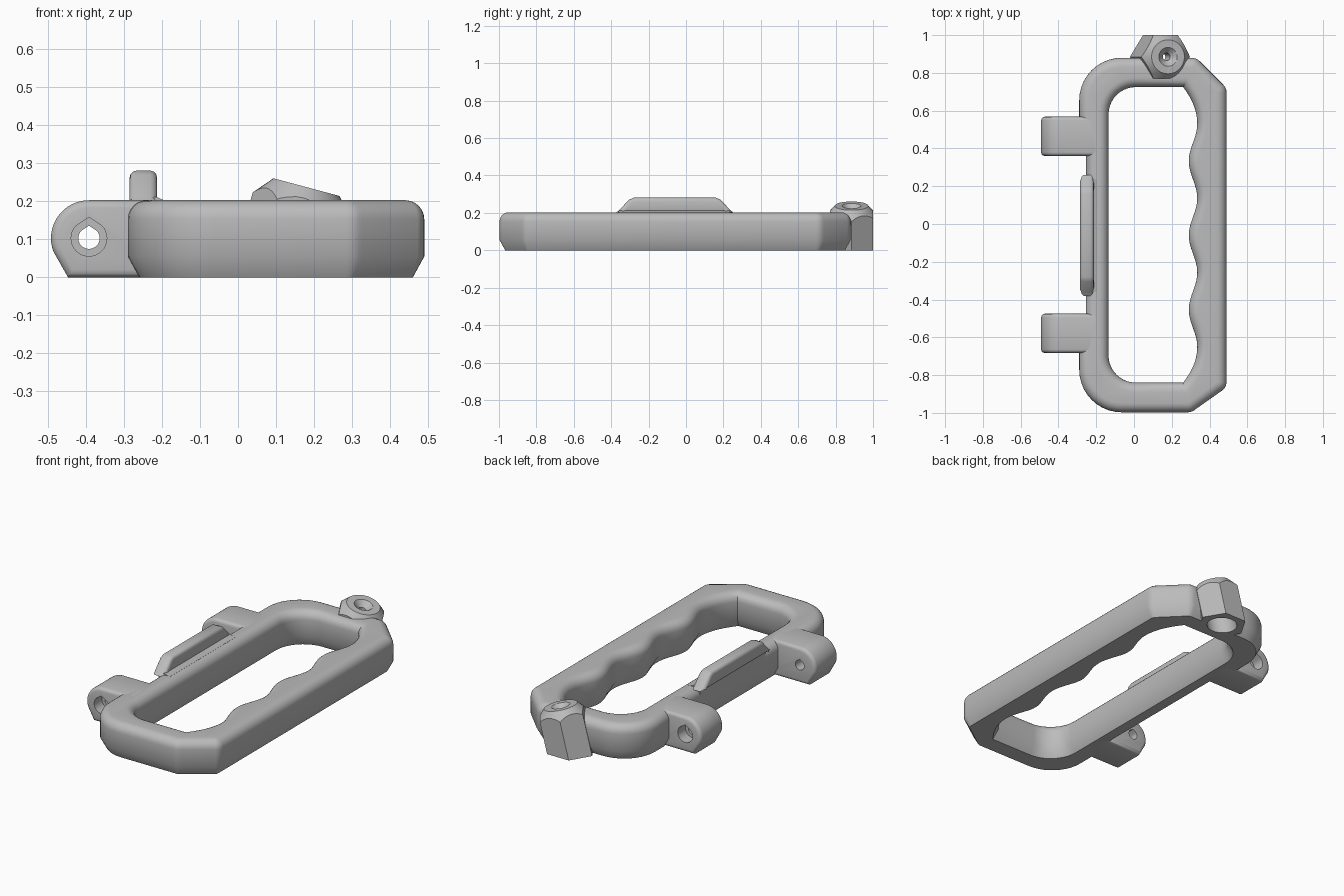
import bpy, bmesh
from math import sin, cos, pi, radians
from mathutils import Vector, Matrix

if "Cube" in bpy.data.objects:
    bpy.data.objects.remove(bpy.data.objects["Cube"])

grey = bpy.data.materials.new("plain grey")
grey.use_nodes = True
COLOUR = (0.5, 0.5, 0.5, 1)
grey.diffuse_color = COLOUR
grey.node_tree.nodes["Principled BSDF"].inputs["Base Color"].default_value = COLOUR

H = 0.203      # frame height
ROUND = 0.05   # top edge radius


def arc(cx, cy, r, a0, a1, n=10):
    angles = [radians(a0 + (a1 - a0) * i / n) for i in range(n + 1)]
    return [(cx + r * cos(a), cy + r * sin(a)) for a in angles]


def circle(r, n=40):
    return arc(0, 0, r, 0, 360 - 360 / n, n - 1)


def inset(poly, d):
    """Move a counter-clockwise outline inwards by d."""
    out = []
    for i, p in enumerate(poly):
        a, p, b = Vector(poly[i - 1]), Vector(p), Vector(poly[(i + 1) % len(poly)])
        u, v = (p - a).normalized(), (b - p).normalized()
        m, n = Vector((-u.y, u.x)), Vector((-v.y, v.x))
        out.append(tuple(p + (m + n) * d / (1 + m.dot(n))))
    return out


def along_z(u, v, w):
    return (u, v, w)


def along_y(u, v, w):
    return (u, w, v)


def along_x(u, v, w):
    return (w, u, v)


def loft(name, rings, place=along_z):
    """Join equal-sized outlines (outline, level) into a capped solid."""
    bm = bmesh.new()
    loops = [[bm.verts.new(place(u, v, w)) for u, v in poly] for poly, w in rings]
    n = len(loops[0])
    for lo, hi in zip(loops, loops[1:]):
        for i in range(n):
            j = (i + 1) % n
            bm.faces.new((lo[i], lo[j], hi[j], hi[i]))
    bm.faces.new(loops[0])
    bm.faces.new(loops[-1])
    bmesh.ops.recalc_face_normals(bm, faces=bm.faces)
    mesh = bpy.data.meshes.new(name)
    bm.to_mesh(mesh)
    bm.free()
    mesh.materials.append(grey)
    ob = bpy.data.objects.new(name, mesh)
    bpy.context.collection.objects.link(ob)
    return ob


def activate(ob):
    bpy.ops.object.select_all(action='DESELECT')
    ob.select_set(True)
    bpy.context.view_layer.objects.active = ob


def boolean(ob, tool, operation='DIFFERENCE'):
    activate(ob)
    mod = ob.modifiers.new("cut", 'BOOLEAN')
    mod.operation, mod.solver, mod.object = operation, 'EXACT', tool
    bpy.ops.object.modifier_apply(modifier=mod.name)


def bevelled(poly, w0, w1, b):
    """Rings for an extrusion whose end edges are rounded by b."""
    steps = [(b * (1 - sin(t)), b * (1 - cos(t))) for t in (0, pi / 6, pi / 3, pi / 2)]
    start = [(inset(poly, d), w0 + e) for d, e in steps]
    end = [(inset(poly, d), w1 - e) for d, e in reversed(steps)]
    return start + end


# Frame outline: round corners on the hinge side, cut corners on the grip side
outer = (arc(0.285, -0.937, 0.06, 270, 315, 4) + arc(0.43, -0.835, 0.06, 315, 360, 4)
         + arc(0.43, 0.695, 0.06, 0, 45, 4) + arc(0.305, 0.82, 0.06, 45, 90, 4)
         + arc(-0.065, 0.655, 0.225, 90, 180)
         + [(-0.29, 0.57), (-0.255, 0.42), (-0.255, -0.52), (-0.29, -0.66)]
         + arc(-0.065, -0.772, 0.225, 180, 270))


# Opening outline with finger waves
def grip_x(y):
    if y < -0.65:
        return 0.335 - 0.075 * ((y + 0.65) / 0.19) ** 2
    if y > 0.53:
        return 0.335 - 0.075 * ((y - 0.53) / 0.195) ** 2
    return 0.3125 + 0.0225 * cos(6 * pi * (y - 0.53) / 1.18)


WAVE = 64
levels = [-0.84 + 1.565 * i / WAVE for i in range(WAVE + 1)]
opening = ([(grip_x(y), y) for y in levels]
           + arc(0.01, 0.58, 0.145, 90, 180) + arc(0.01, -0.695, 0.145, 180, 270))

# Bar section: bottom chamfer, straight wall, rounded top
quarter = [i * pi / 12 for i in range(7)]
top_edge = [(ROUND * (1 - cos(t)), H - ROUND + ROUND * sin(t)) for t in quarter]
section = [(0.03, 0), (0, 0.055)] + top_edge
cut_section = [(0.036, -0.011), (0, 0.055)] + top_edge + [(ROUND, H + 0.02)]
frame = loft("frame", [(inset(outer, d), z) for d, z in section])
opening_cutter = loft("opening_cutter", [(inset(opening, -d), z) for d, z in cut_section])
boolean(frame, opening_cutter)

# Hinge lugs with teardrop holes, counterbored on their outer faces
PIN = (-0.392, 0.103)
lug_profile = [(-0.2, 0), (-0.2, H)] + arc(*PIN, 0.1, 90, 200, 16) + [(-0.447, 0)]


def teardrop(r):
    return arc(*PIN, r, 135, 405, 24) + [(PIN[0], PIN[1] + r * 1.18)]


parts, cutters = [frame], [opening_cutter]
for name, inner, end in (("front_lug", -0.475, -0.683), ("back_lug", 0.36, 0.568)):
    out = 1 if end > inner else -1
    lug = loft(name, bevelled(lug_profile, min(inner, end), max(inner, end), 0.02), along_y)
    step = end - out * 0.07
    hole = loft(name + "_cutter", [(teardrop(0.028), inner - out * 0.05), (teardrop(0.028), step),
                                   (teardrop(0.047), step), (teardrop(0.047), end + out * 0.05)],
                along_y)
    boolean(lug, hole)
    parts.append(lug)
    cutters.append(hole)

# Raised ridge on the hinge side and the wall below it
ridge_profile = [(-0.38, 0.198), (0.26, 0.198), (0.24, 0.212), (0.185, 0.27), (0.16, 0.281),
                 (-0.28, 0.281), (-0.305, 0.27), (-0.36, 0.212)]
parts.append(loft("ridge", bevelled(ridge_profile, -0.285, -0.213, 0.018), along_x))
wall_profile = [(-0.255, 0.1), (-0.18, 0.1), (-0.18, H), (-0.195, H), (-0.215, 0.212), (-0.255, 0.205)]
parts.append(loft("ridge_wall", [(wall_profile, -0.36), (wall_profile, 0.235)], along_y))

# Tilted hexagonal boss with chamfered top
tilt = Matrix.Rotation(radians(15), 3, 'Y')
boss_top = Vector((0.18, 0.885, 0.2375))


def on_boss(u, v, w):
    return boss_top + tilt @ Vector((u, v, w))


hexagon = circle(0.133, 6)
boss = loft("boss", [(hexagon, -0.4), (hexagon, 0)], on_boss)
cone = loft("boss_chamfer_cutter", [(circle(0.15), -0.5), (circle(0.15), -0.07),
                                    (circle(0.09), 0), (circle(0.084), 0.002)], on_boss)
boolean(boss, cone, 'INTERSECT')
square = [(-1, 0), (1, 0), (1, 2), (-1, 2)]
ground_cutter = loft("ground_cutter", [(square, -1), (square, 0)])
boolean(boss, ground_cutter)

# Screw hole: countersink above, wide bore below
bore = loft("boss_hole_cutter", [(circle(0.08), -0.4), (circle(0.08), -0.13), (circle(0.02), -0.13),
                                 (circle(0.02), -0.03), (circle(0.05), 0), (circle(0.06), 0.01)],
            on_boss)
boolean(boss, bore)
boolean(frame, bore)
parts.append(boss)

for helper in cutters + [cone, ground_cutter, bore]:
    bpy.data.objects.remove(helper)
for ob in parts:
    activate(ob)
    bpy.ops.object.shade_smooth_by_angle(angle=radians(32))
